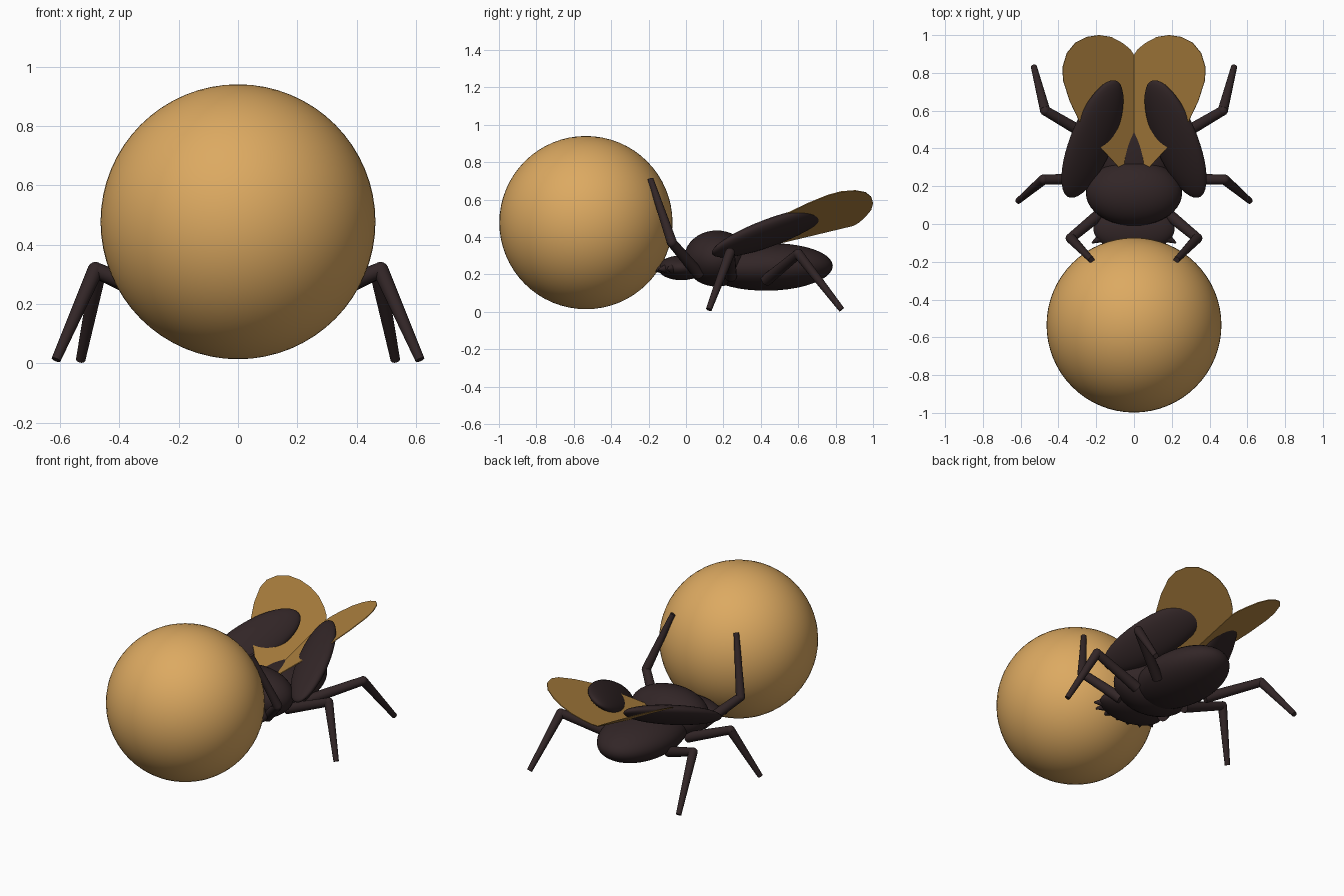
import bpy, bmesh, math
from mathutils import Vector, Matrix

if "Cube" in bpy.data.objects:
    bpy.data.objects.remove(bpy.data.objects["Cube"])


def material(name, rgb):
    m = bpy.data.materials.new(name)
    m.diffuse_color = (*rgb, 1)
    m.use_nodes = True
    m.node_tree.nodes["Principled BSDF"].inputs["Base Color"].default_value = m.diffuse_color
    return m


SHELL = material("dark_shell", (0.032, 0.019, 0.020))
TAN = material("tan_ball", (0.72, 0.40, 0.12))
AMBER = material("amber_wing", (0.41, 0.215, 0.048))


def finish(name, bm, mat, smooth=True):
    bmesh.ops.recalc_face_normals(bm, faces=bm.faces)
    me = bpy.data.meshes.new(name)
    bm.to_mesh(me)
    bm.free()
    me.materials.append(mat)
    for p in me.polygons:
        p.use_smooth = smooth
    ob = bpy.data.objects.new(name, me)
    bpy.context.collection.objects.link(ob)
    return ob


def ellipsoid(name, centre, radii, mat, rot=Matrix.Identity(4), seg=40):
    bm = bmesh.new()
    m = Matrix.Translation(centre) @ rot @ Matrix.Diagonal((*radii, 1))
    bmesh.ops.create_uvsphere(bm, u_segments=seg, v_segments=seg // 2, radius=1, matrix=m)
    return finish(name, bm, mat)


def rod(bm, a, b, r1, r2, seg=16):
    a, b = Vector(a), Vector(b)
    d = b - a
    m = Matrix.Translation((a + b) / 2) @ d.to_track_quat('Z', 'Y').to_matrix().to_4x4()
    bmesh.ops.create_cone(bm, cap_ends=True, segments=seg, radius1=r1, radius2=r2,
                          depth=d.length, matrix=m)


def sharpen(ob):
    bpy.ops.object.select_all(action='DESELECT')
    bpy.context.view_layer.objects.active = ob
    ob.select_set(True)
    bpy.ops.object.shade_smooth_by_angle(angle=math.radians(40))


# Rolled ball
ellipsoid("ball", (0, -0.535, 0.477), (0.463,) * 3, TAN, seg=64)

# Body
ellipsoid("thorax", (0, 0.165, 0.285), (0.255, 0.175, 0.15), SHELL)
ellipsoid("abdomen", (0, 0.44, 0.24), (0.22, 0.345, 0.127), SHELL,
          Matrix.Rotation(math.radians(-3), 4, 'X') @ Matrix.Rotation(math.radians(4), 4, 'X'))
ellipsoid("head", (0, -0.025, 0.235), (0.215, 0.125, 0.066), SHELL)

# Teeth along the front rim of the head
bm = bmesh.new()
for i in range(-3, 4):
    t = math.radians(i * 21)
    s, c = math.sin(t), math.cos(t)
    rod(bm, (0.19 * s, -0.025 - 0.10 * c, 0.232), (0.25 * s, -0.025 - 0.165 * c, 0.225),
        0.028, 0.004, 12)
sharpen(finish("head_teeth", bm, SHELL))

# Leg joints for the right side: hip, knee, foot
LEGS = {
    "front_leg": ((0.16, 0.07, 0.20), (0.335, -0.075, 0.37), (0.225, -0.19, 0.71)),
    "middle_leg": ((0.18, 0.24, 0.19), (0.48, 0.235, 0.315), (0.613, 0.122, 0.012)),
    "rear_leg": ((0.18, 0.43, 0.17), (0.47, 0.60, 0.31), (0.53, 0.832, 0.012)),
}

# Wing outline seen from above, tapering to the base
WING = [(0, 0.20), (0.09, 0.31), (0.21, 0.44), (0.29, 0.545), (0.34, 0.65), (0.375, 0.76),
        (0.378, 0.83), (0.355, 0.905), (0.31, 0.96), (0.25, 0.99), (0.185, 1.0),
        (0.12, 0.99), (0.06, 0.958), (0.02, 0.925), (0, 0.895)]

for side, s in (("right", 1), ("left", -1)):
    # Legs
    for name, (hip, knee, foot) in LEGS.items():
        hip, knee, foot = (Vector((s * p[0], p[1], p[2])) for p in (hip, knee, foot))
        bm = bmesh.new()
        rod(bm, hip, knee, 0.032, 0.026)
        rod(bm, knee, foot, 0.027, 0.016)
        bmesh.ops.create_uvsphere(bm, u_segments=16, v_segments=8, radius=0.027,
                                  matrix=Matrix.Translation(knee))
        sharpen(finish(f"{side}_{name}", bm, SHELL))

    # Raised wing case, opened outwards and rolled with its outer edge up
    rot = (Matrix.Rotation(math.radians(21 * s), 4, 'Z')
           @ Matrix.Rotation(math.radians(18), 4, 'X')
           @ Matrix.Rotation(math.radians(-33 * s), 4, 'Y'))
    ellipsoid(f"{side}_wing_case", (0.22 * s, 0.45, 0.425), (0.132, 0.35, 0.05), SHELL, rot)

    # Thin wing, meeting its twin in a shallow V
    bm = bmesh.new()
    bm.faces.new([bm.verts.new((s * x, y, 0.35 + 0.24 * (y - 0.43) + 0.52 * x))
                  for x, y in WING])
    wing = finish(f"{side}_wing", bm, AMBER, smooth=False)
    mod = wing.modifiers.new("thickness", 'SOLIDIFY')
    mod.thickness = 0.005
    mod.offset = 0
